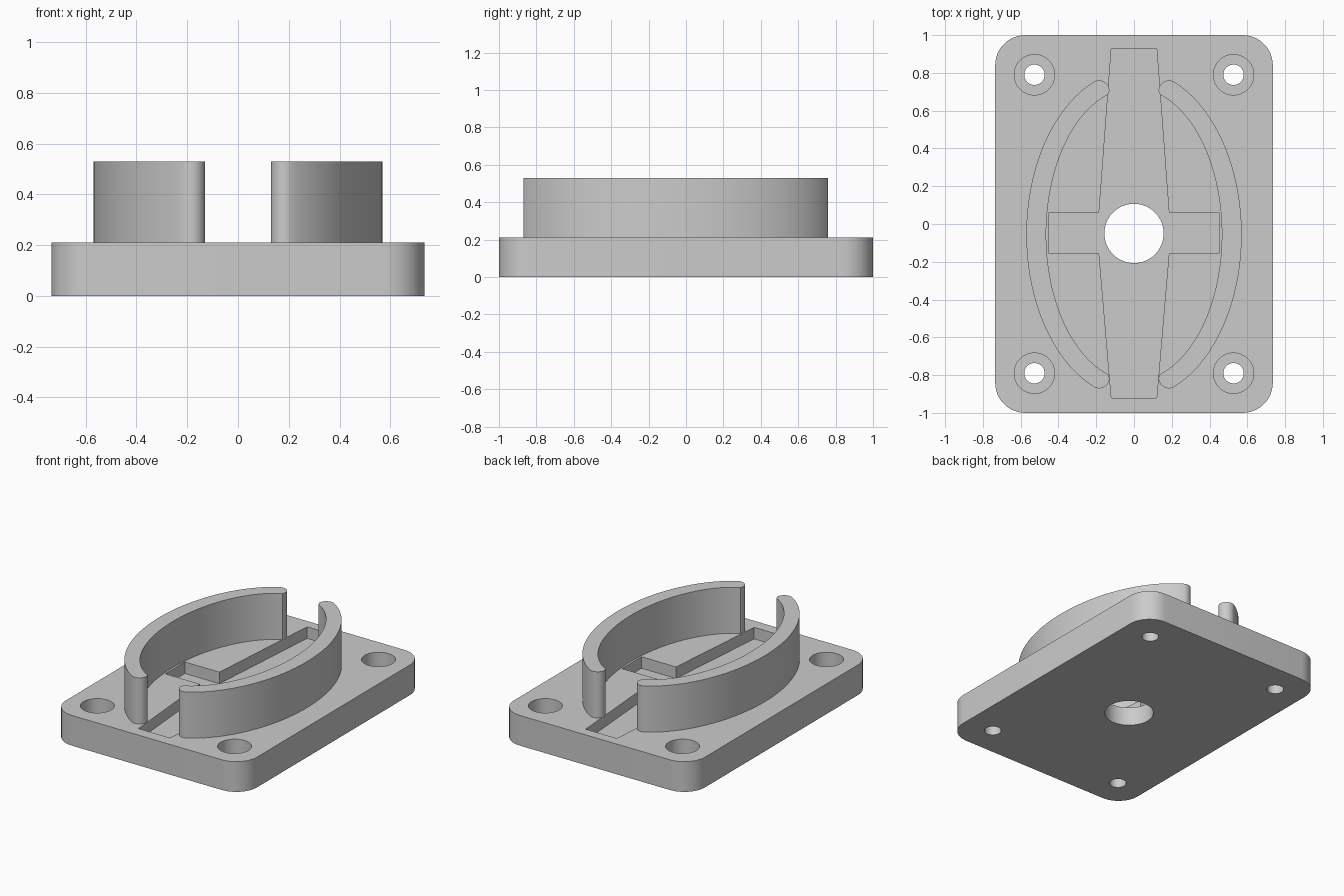
import bpy, bmesh
from math import cos, sin, pi, acos, radians

default = bpy.data.objects.get("Cube")
if default:
    bpy.data.objects.remove(default, do_unlink=True)

CENTRE_Y = -0.05     # centre line of the bore and walls
PLATE_TOP = 0.21
SLOT_FLOOR = 0.13

grey = bpy.data.materials.new("plain grey")
grey.use_nodes = True
grey.diffuse_color = (0.6, 0.6, 0.6, 1)
grey.node_tree.nodes["Principled BSDF"].inputs["Base Color"].default_value = grey.diffuse_color


def arc(cx, cy, rx, ry, start, end, steps):
    """Points along an elliptical arc, both ends included."""
    angles = [start + (end - start) * i / steps for i in range(steps + 1)]
    return [(cx + rx * cos(a), cy + ry * sin(a)) for a in angles]


def circle(cx, cy, r, steps=48):
    return arc(cx, cy, r, r, 0, 2 * pi, steps)[:-1]


def prism(name, outline, z0, z1):
    """Extrude a flat outline from z0 up to z1."""
    bm = bmesh.new()
    base = bm.faces.new([bm.verts.new((x, y, z0)) for x, y in outline])
    side = bmesh.ops.extrude_face_region(bm, geom=[base])["geom"]
    top = [v for v in side if isinstance(v, bmesh.types.BMVert)]
    bmesh.ops.translate(bm, verts=top, vec=(0, 0, z1 - z0))
    bmesh.ops.recalc_face_normals(bm, faces=bm.faces)
    mesh = bpy.data.meshes.new(name)
    bm.to_mesh(mesh)
    bm.free()
    mesh.materials.append(grey)
    obj = bpy.data.objects.new(name, mesh)
    bpy.context.collection.objects.link(obj)
    return obj


def smooth(obj):
    obj.data.shade_smooth()
    obj.data.set_sharp_from_angle(angle=radians(30))


def cut(target, cutter):
    """Subtract the cutter, then discard it."""
    mod = target.modifiers.new("cut", "BOOLEAN")
    mod.operation = "DIFFERENCE"
    mod.solver = "EXACT"
    mod.object = cutter
    bpy.context.view_layer.update()
    graph = bpy.context.evaluated_depsgraph_get()
    result = bpy.data.meshes.new_from_object(target.evaluated_get(graph))
    target.modifiers.clear()
    target.data = result
    bpy.data.objects.remove(cutter, do_unlink=True)


# Base plate with rounded corners
half_x, half_y, corner = 0.735, 1.0, 0.16
outline = []
for i, (sx, sy) in enumerate([(1, 1), (-1, 1), (-1, -1), (1, -1)]):
    outline += arc(sx * (half_x - corner), sy * (half_y - corner),
                   corner, corner, i * pi / 2, (i + 1) * pi / 2, 12)
plate = prism("base_plate", outline, 0, PLATE_TOP)

# Cross-shaped recess: tapered long slot with a short cross arm
quarter = [(0.45, 0.06), (0.185, 0.06), (0.12, 0.93)]
lower = [(0.12, -0.92), (0.185, -0.155), (0.45, -0.155)]
right_side = lower + quarter
left_side = [(-x, y) for x, y in reversed(right_side)]
cut(plate, prism("slot_cutter", right_side + left_side, SLOT_FLOOR, 0.3))

# Centre bore
cut(plate, prism("bore_cutter", circle(0, CENTRE_Y, 0.157, 64), -0.1, 0.3))

# Counterbored screw holes
for sx in (-1, 1):
    for sy in (-1, 1):
        x, y = sx * 0.527, sy * 0.79
        cut(plate, prism("screw_cutter", circle(x, y, 0.107), 0.09, 0.3))
        cut(plate, prism("screw_cutter", circle(x, y, 0.054), -0.1, 0.3))
smooth(plate)

# Curved walls: elliptical inside and outside, rounded at the outer tips
tip_x, tip_y, tip_r = 0.185, 0.76, 0.055
outer_end = acos(0.21 / 0.57)
inner_end = acos(0.137 / 0.465)
tip = arc(tip_x, tip_y, tip_r, tip_r, radians(62), pi, 10)
wall = arc(0, 0, 0.57, 0.87, -outer_end, outer_end, 64) + tip[1:]
wall += arc(0, 0, 0.465, 0.775, inner_end, -inner_end, 64)
wall += [(x, -y) for x, y in reversed(tip[1:])]
for side, name in ((1, "left_wall"), (-1, "right_wall")):
    smooth(prism(name, [(side * x, y + CENTRE_Y - 0.005) for x, y in wall],
                 PLATE_TOP - 0.003, 0.53))
